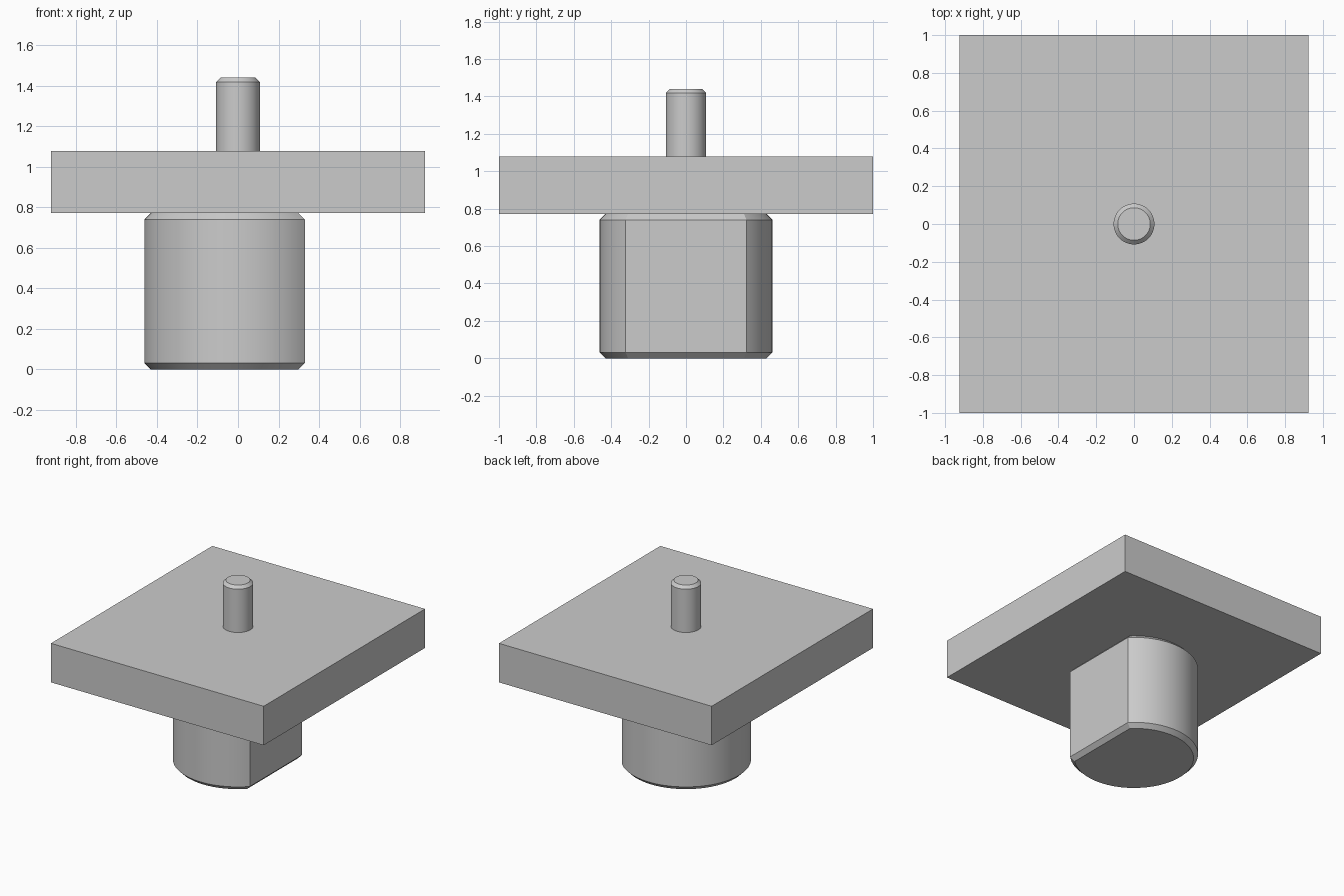
import bpy
import bmesh
from math import acos, cos, sin, pi

cube = bpy.data.objects.get("Cube")
if cube:
    bpy.data.objects.remove(cube, do_unlink=True)

grey = bpy.data.materials.new("plain grey")
grey.use_nodes = True
colour = (0.6, 0.6, 0.6, 1)
grey.diffuse_color = colour
grey.node_tree.nodes["Principled BSDF"].inputs["Base Color"].default_value = colour


def round_section(radius, flat=None, steps=96):
    """Circle, or a circle cut straight at x = flat."""
    if flat is None:
        return [(radius * cos(2 * pi * i / steps), radius * sin(2 * pi * i / steps))
                for i in range(steps)]
    start = acos(flat / radius)
    sweep = 2 * (pi - start)
    return [(radius * cos(start + sweep * i / steps), radius * sin(start + sweep * i / steps))
            for i in range(steps + 1)]


def box_section(half_x, half_y):
    return [(half_x, -half_y), (half_x, half_y), (-half_x, half_y), (-half_x, -half_y)]


def loft(name, layers):
    """Capped solid through (section, z) layers from bottom to top."""
    bm = bmesh.new()
    rings = [[bm.verts.new((x, y, z)) for x, y in section] for section, z in layers]
    for low, high in zip(rings, rings[1:]):
        for i in range(len(low)):
            j = (i + 1) % len(low)
            bm.faces.new((low[i], low[j], high[j], high[i]))
    bm.faces.new(rings[0][::-1])
    bm.faces.new(rings[-1])
    mesh = bpy.data.meshes.new(name)
    bm.to_mesh(mesh)
    bm.free()
    mesh.materials.append(grey)
    obj = bpy.data.objects.new(name, mesh)
    bpy.context.collection.objects.link(obj)
    bpy.ops.object.select_all(action="DESELECT")
    obj.select_set(True)
    bpy.context.view_layer.objects.active = obj
    bpy.ops.object.shade_smooth_by_angle(angle=pi / 6)
    return obj


# Lower boss with one flat side and chamfered ends
bevel = 0.032
full = round_section(0.462, 0.33)
inset = round_section(0.462 - bevel, 0.33 - bevel)
loft("lower_boss", [(inset, 0), (full, bevel), (full, 0.772 - bevel), (inset, 0.772)])

# Rectangular plate
plate = box_section(0.923, 1.0)
loft("plate", [(plate, 0.772), (plate, 1.078)])

# Upper pin with a chamfered tip
pin = round_section(0.108, steps=64)
tip = round_section(0.086, steps=64)
loft("upper_pin", [(pin, 1.078), (pin, 1.418), (tip, 1.44)])
